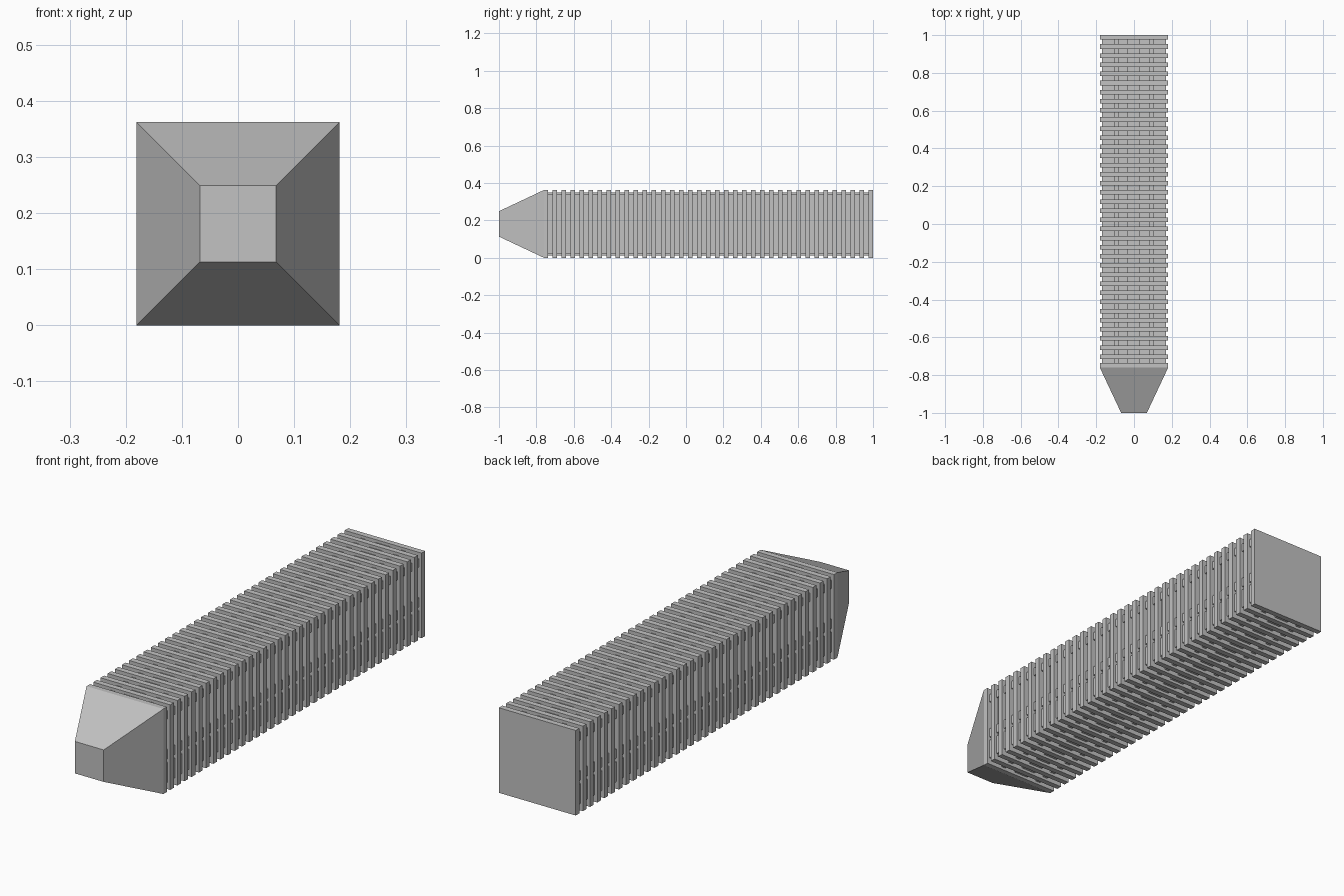
import bpy

if "Cube" in bpy.data.objects:
    bpy.data.objects.remove(bpy.data.objects["Cube"], do_unlink=True)

HALF = 0.181      # outer half width, also the height of the axis
CORE = 0.161      # half width of the inner core
RIBS = 36
PITCH = 0.0483
RIB_W = 0.024
START, END = -0.737, 1.0

grey = bpy.data.materials.new("plain_grey")
grey.use_nodes = True
colour = (0.54, 0.54, 0.54, 1)
grey.diffuse_color = colour
grey.node_tree.nodes["Principled BSDF"].inputs["Base Color"].default_value = colour


def add_mesh(name, verts, faces):
    mesh = bpy.data.meshes.new(name)
    mesh.from_pydata(verts, [], faces)
    mesh.materials.append(grey)
    obj = bpy.data.objects.new(name, mesh)
    bpy.context.collection.objects.link(obj)
    return obj


def loft(name, sections, ring=False):
    """Join square sections (y, half width) along y; a ring closes on itself."""
    corners = [(-1, -1), (1, -1), (1, 1), (-1, 1)]
    verts = [(cx * h, y, HALF + cz * h) for y, h in sections for cx, cz in corners]
    n = len(sections)
    faces = []
    for s in range(n if ring else n - 1):
        a, b = 4 * s, 4 * ((s + 1) % n)
        for i in range(4):
            j = (i + 1) % 4
            faces.append((a + j, a + i, b + i, b + j))
    if not ring:
        last = 4 * (n - 1)
        faces.append((0, 1, 2, 3))
        faces.append((last + 3, last + 2, last + 1, last))
    return add_mesh(name, verts, faces)


def box(name, lo, hi):
    bpy.ops.mesh.primitive_cube_add(size=1, location=[(a + b) / 2 for a, b in zip(lo, hi)])
    obj = bpy.context.object
    obj.name = name
    obj.scale = [b - a for a, b in zip(lo, hi)]
    obj.data.materials.append(grey)


# Tapered nose with a short square collar
loft("nose", [(-1.0, 0.068), (-0.76, HALF), (START, HALF)])

# Inner core, flush with the last rib
loft("core", [(START, CORE), (END, CORE)])

# Square ribs, repeated along the body
first = END - RIB_W - (RIBS - 1) * PITCH
ribs = loft("ribs", [(first, HALF), (first + RIB_W, HALF),
                     (first + RIB_W, CORE), (first, CORE)], ring=True)
array = ribs.modifiers.new("repeat", 'ARRAY')
array.count = RIBS
array.use_relative_offset = False
array.use_constant_offset = True
array.constant_offset_displace = (0, PITCH, 0)

# Raised strips running lengthwise at the bottom of the grooves
LIFT = 0.008
y0, y1 = START, END - RIB_W / 2
for k, (a, b) in enumerate([(-0.105, -0.082), (-0.035, 0.032), (0.083, 0.105)]):
    for side in (-1, 1):
        z = sorted((HALF + side * (CORE - 0.01), HALF + side * (CORE + LIFT)))
        tag = "top" if side > 0 else "bottom"
        box(f"{tag}_strip_{k + 1}", (a, y0, z[0]), (b, y1, z[1]))
for k, (a, b) in enumerate([(0.03, 0.115), (0.13, 0.17), (0.30, 0.335)]):
    for side in (-1, 1):
        x = sorted((side * (CORE - 0.01), side * (CORE + LIFT)))
        tag = "left" if side > 0 else "right"
        box(f"{tag}_strip_{k + 1}", (x[0], y0, a), (x[1], y1, b))
